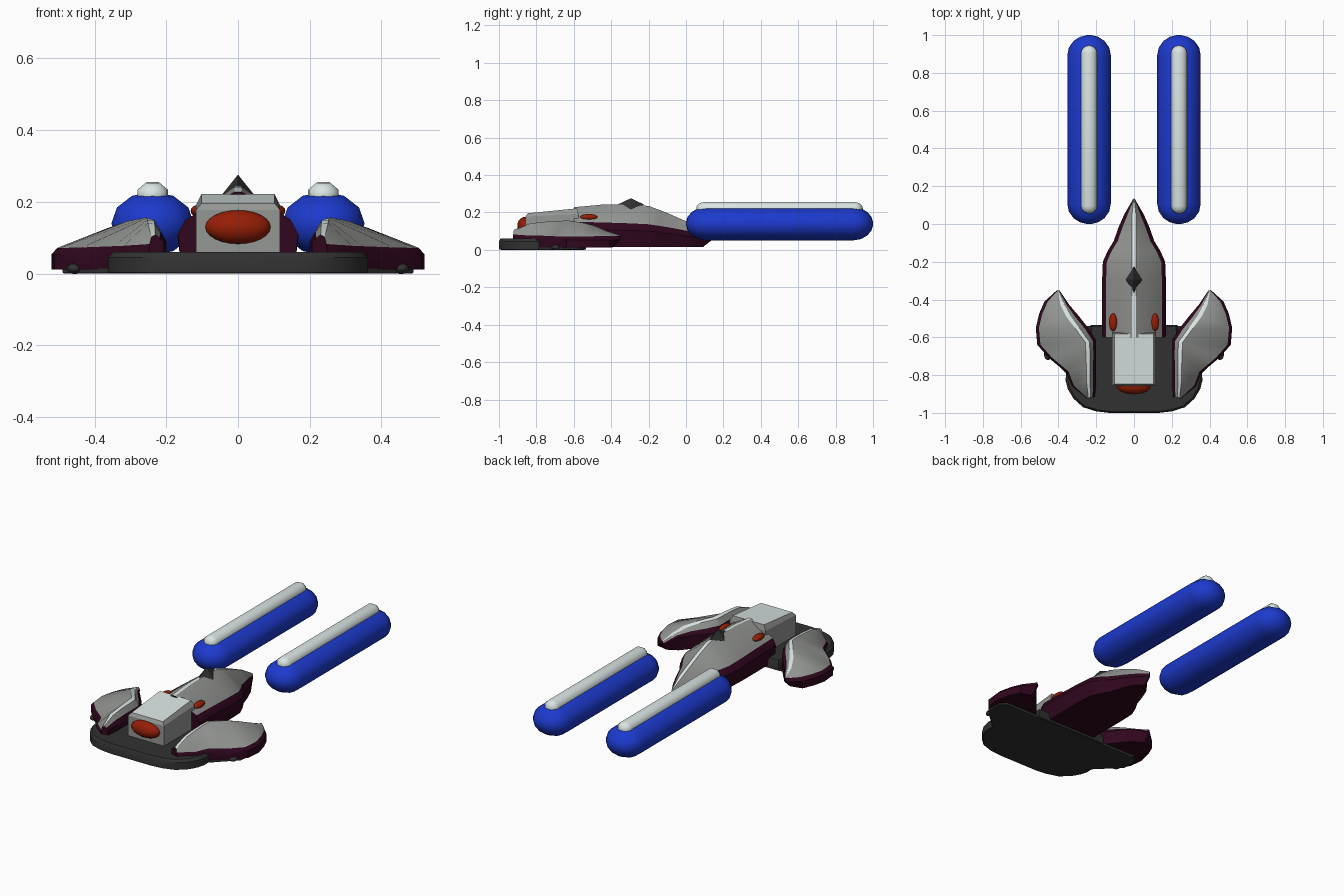
import bpy, bmesh, math
from mathutils import Vector, Matrix

if "Cube" in bpy.data.objects:
    bpy.data.objects.remove(bpy.data.objects["Cube"])


def material(name, rgb):
    m = bpy.data.materials.new(name)
    m.diffuse_color = (*rgb, 1)
    m.use_nodes = True
    m.node_tree.nodes["Principled BSDF"].inputs["Base Color"].default_value = m.diffuse_color
    return m


MAROON = material("maroon", (0.029, 0.002, 0.013))
GREY = material("hull grey", (0.30, 0.31, 0.295))
LIGHT = material("light silver", (0.70, 0.78, 0.77))
DARK = material("charcoal", (0.031, 0.031, 0.031))
BLUE = material("blue", (0.012, 0.042, 0.62))
RED = material("red", (0.30, 0.013, 0.002))


def finish(name, bm, mats, angle=30):
    bmesh.ops.recalc_face_normals(bm, faces=bm.faces)
    me = bpy.data.meshes.new(name)
    bm.to_mesh(me)
    bm.free()
    for m in mats:
        me.materials.append(m)
    ob = bpy.data.objects.new(name, me)
    bpy.context.collection.objects.link(ob)
    bpy.ops.object.select_all(action='DESELECT')
    bpy.context.view_layer.objects.active = ob
    ob.select_set(True)
    if angle:
        bpy.ops.object.shade_smooth_by_angle(angle=math.radians(angle))
    return ob


def loft(name, rings, mats, segment_mats=None, angle=30):
    """Skin closed rings of equal size; segment_mats colours each strip."""
    bm = bmesh.new()
    vs = [[bm.verts.new(p) for p in r] for r in rings]
    n = len(rings[0])
    for a, b in zip(vs, vs[1:]):
        for i in range(n):
            j = (i + 1) % n
            f = bm.faces.new((a[i], a[j], b[j], b[i]))
            f.material_index = segment_mats[i] if segment_mats else 0
    bm.faces.new(vs[0])
    bm.faces.new(vs[-1])
    return finish(name, bm, mats, angle)


def ellipsoid(name, centre, radii, mat):
    bm = bmesh.new()
    bmesh.ops.create_uvsphere(bm, u_segments=20, v_segments=12, radius=1)
    bmesh.ops.transform(bm, verts=bm.verts, matrix=Matrix.Translation(centre)
                        @ Matrix.Diagonal((*radii, 1)))
    return finish(name, bm, [mat], 40)


def capsule(name, x, z, rx, rz, y0, y1, cap, mat, sides=12, phase=0.0):
    rings = []
    for end, sign, angles in ((y0 + cap, -1, (84, 65, 45, 22, 0)),
                              (y1 - cap, 1, (0, 22, 45, 65, 84))):
        for d in angles:
            a = math.radians(d)
            y = end + sign * cap * math.sin(a) / math.sin(math.radians(84))
            rings.append([(x + rx * math.cos(a) * math.cos(t), y,
                           z + rz * math.cos(a) * math.sin(t))
                          for t in (math.tau * (k + phase) / sides for k in range(sides))])
    return loft(name, rings, [mat], angle=50)


def toward(p, q, dist):
    """Point moved from p towards q, never past two fifths of the way."""
    v = q - p
    return p + v.normalized() * min(dist, v.length * 0.4)


def plate(name, half, layers):
    outline = half + [(-x, y) for x, y in reversed(half)]
    cy = -0.77
    loft(name, [[(x * s, cy + (y - cy) * s, z) for x, y in outline]
                for z, s in layers], [DARK])


# Base: thin wide slab with a raised deck on it
plate("base_slab", [(.13, -.99), (.27, -.965), (.335, -.90), (.355, -.85),
                    (.36, -.79), (.49, -.66), (.49, -.57), (.45, -.54)],
      [(0, .99), (.004, 1), (.014, 1)])
plate("base_deck", [(.13, -1.0), (.20, -.992), (.27, -.97), (.32, -.925), (.35, -.875),
                    (.362, -.83), (.36, -.78), (.25, -.70), (.235, -.60), (.23, -.535)],
      [(.003, 1), (.045, 1), (.06, .965)])

# Shell strips: maroon sides, grey slopes, silver ridge
SHELL = [MAROON, GREY, LIGHT]
STRIPS = [0, 0, 1, 2, 1, 0, 0, 0]

# Central hull: y, half width, side z, edge z, ridge z
hull = []
for y, w, zm, ze, zr in [(-.60, .168, .11, .15, .228), (-.45, .169, .108, .147, .242),
                         (-.30, .169, .104, .142, .243), (-.20, .165, .10, .137, .235),
                         (-.14, .138, .095, .128, .213), (-.09, .107, .087, .12, .193),
                         (-.02, .083, .076, .107, .162),
                         (.05, .052, .066, .093, .13), (.135, .003, .05, .068, .08)]:
    yb = y - .045 if y > .1 else y
    edge = max(w - .021, w * .65)
    half = [(w * .93, yb, .015), (w, y, zm), (edge, y, ze), (min(.01, w * .5), y, zr)]
    hull.append(half + [(-a, b, c) for a, b, c in reversed(half)])
loft("central_hull", hull, SHELL, STRIPS)

# Wings: outer x y, ridge x y z, inner x y for each rib
RIBS = [(.25, -.925, .238, -.92, .115, .207, -.915),
        (.33, -.86, .24, -.83, .152, .20, -.83),
        (.36, -.785, .24, -.75, .160, .20, -.75),
        (.45, -.71, .24, -.68, .162, .20, -.68),
        (.512, -.64, .243, -.625, .162, .20, -.62),
        (.52, -.55, .295, -.555, .152, .235, -.56),
        (.502, -.475, .345, -.49, .135, .29, -.49),
        (.474, -.41, .375, -.43, .108, .345, -.425),
        (.407, -.35, .40, -.353, .08, .393, -.353)]
for side, sx in (("right", 1), ("left", -1)):
    rings = []
    for k, (ox, oy, rx, ry, rz, ix, iy) in enumerate(RIBS):
        tip = k == len(RIBS) - 1
        ridge = Vector((rx, ry, rz))
        outer, inner = Vector((ox, oy, .054)), Vector((ix, iy, min(.09, rz - .02)))
        outer_edge = toward(outer, ridge, .018) + Vector((0, 0, .011))
        inner_edge = toward(inner, ridge, .032)
        low = Vector((0, -.045 if tip else 0, 0))
        ring = [Vector((ox, oy, .012)) + low, outer, outer_edge,
                toward(ridge, outer_edge, .016), toward(ridge, inner_edge, .014),
                inner_edge, inner, Vector((ix, iy, .012)) + low]
        rings.append([(sx * p.x, p.y, p.z) for p in ring])
    loft(side + "_wing", rings, SHELL, STRIPS)

    # Skid under the wing, side lamps, floating pods and their top rails
    ellipsoid(side + "_skid", (sx * .455, -.688, .014), (.022, .032, .015), DARK)
    ellipsoid(side + "_side_lamp", (sx * .11, -.52, .175), (.022, .047, .017), RED)
    capsule(side + "_pod", sx * .238, .140, .115, .089, 0, 1, .105, BLUE)
    capsule(side + "_pod_rail", sx * .238, .219, .046, .039, .055, .945, .04,
            LIGHT, 8, .5)

# Cockpit block: sloped roof with bevelled rim and a light top panel
block = bmesh.new()
levels = [(.117, -.858, -.575, .04, .04), (.117, -.858, -.575, .178, .192),
          (.102, -.846, -.583, .196, .222)]
rows = [[block.verts.new(p) for p in ((-w, a, za), (w, a, za), (w, b, zb), (-w, b, zb))]
        for w, a, b, za, zb in levels]
for lo, hi in zip(rows, rows[1:]):
    for i in range(4):
        j = (i + 1) % 4
        block.faces.new((lo[i], lo[j], hi[j], hi[i]))
block.faces.new(rows[0])
block.faces.new(rows[-1]).material_index = 1
finish("cockpit_block", block, [GREY, LIGHT], 0)
ellipsoid("front_lamp", (0, -.858, .13), (.091, .044, .047), RED)

# Faceted fin on the ridge, its side corners lower than its front and back
gem = bmesh.new()
ring = [gem.verts.new(p) for p in ((.045, -.295, .22), (0, -.225, .243),
                                   (-.045, -.295, .22), (0, -.365, .243))]
for z in (.276, .20):
    apex = gem.verts.new((0, -.295, z))
    for i in range(4):
        gem.faces.new((ring[i], ring[(i + 1) % 4], apex))
finish("ridge_fin", gem, [DARK], 0)
